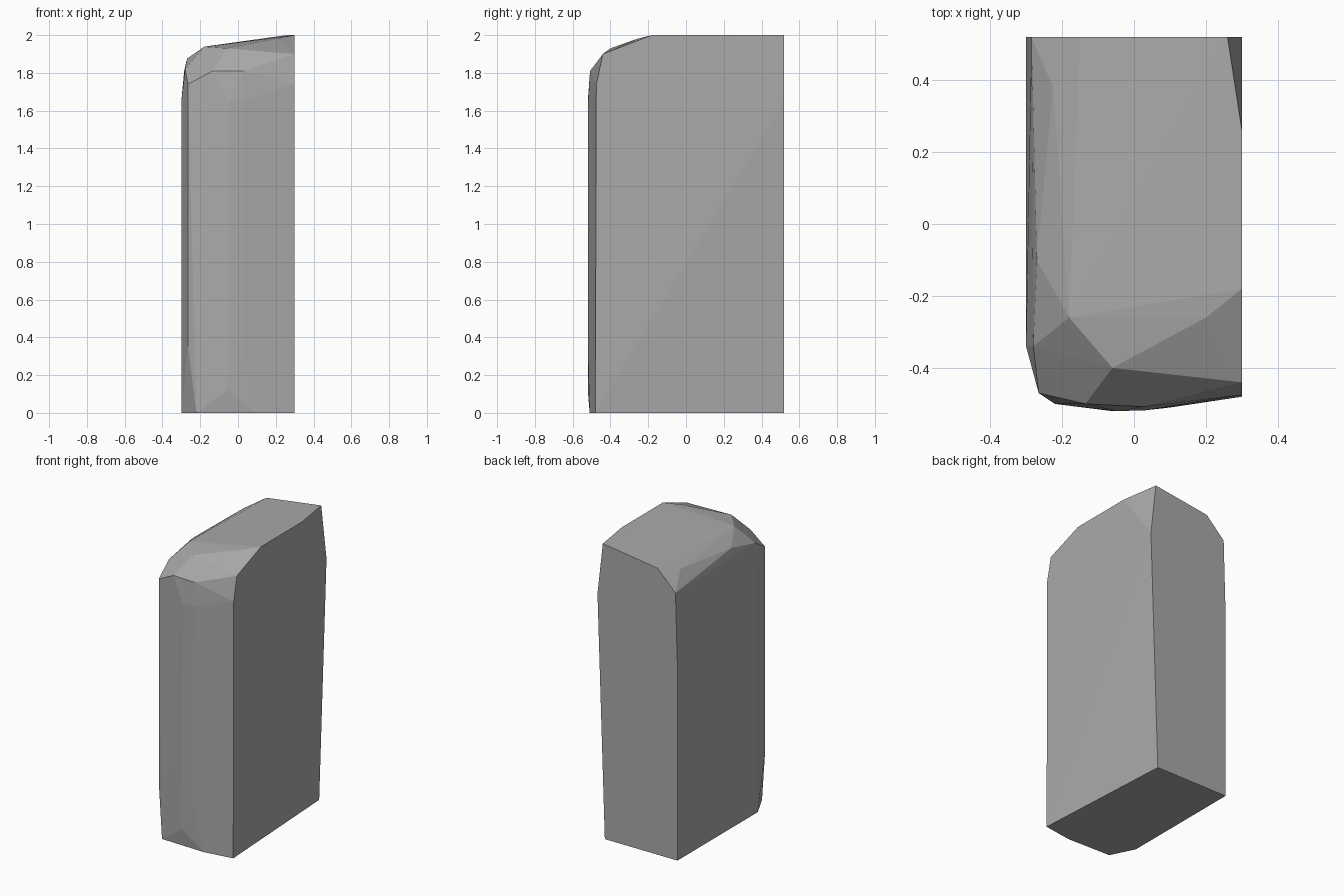
import bpy
import bmesh

# Remove the default cube
default_cube = bpy.data.objects.get("Cube")
if default_cube:
    bpy.data.objects.remove(default_cube, do_unlink=True)


def make_material(name, color):
    """Create one flat matte colour."""
    material = bpy.data.materials.new(name)
    material.use_nodes = True
    material.diffuse_color = color
    shader = material.node_tree.nodes["Principled BSDF"]
    shader.inputs["Base Color"].default_value = color
    return material


def convex_block(name, rings, material):
    """Wrap one faceted convex solid around groups of corner points."""
    mesh = bpy.data.meshes.new(name)
    bm = bmesh.new()
    for ring in rings:
        for corner in ring:
            bm.verts.new(corner)
    hull = bmesh.ops.convex_hull(bm, input=bm.verts[:])
    inside = [item for item in hull["geom_interior"]
              if isinstance(item, bmesh.types.BMVert)]
    bmesh.ops.delete(bm, geom=inside, context="VERTS")
    bmesh.ops.recalc_face_normals(bm, faces=bm.faces[:])
    bm.to_mesh(mesh)
    bm.free()
    mesh.materials.append(material)
    block = bpy.data.objects.new(name, mesh)
    bpy.context.collection.objects.link(block)
    return block


# Planes shared by many corners
left, right = 0.3, -0.3
back, front = 0.52, -0.52
top = 2

# Flat base outline
base = [
    (left, -.48, 0), (.245, back, 0), (right, back, 0),
    (right, -.34, 0), (-.22, -.5, 0), (.1, -.51, 0),
]

# Upright sides, worn along the front and right
sides = [
    (left, back, 1.65), (left, -.475, 1.74),
    (right, back, 1.3), (right, -.34, 1.65),
    (-.265, -.47, .36), (-.265, -.47, 1.74),
    (-.06, front, .12), (-.05, front, 1.65),
    (.03, -.518, .3), (.03, -.518, 1.65),
]

# Rounded shoulder below the crown
shoulder = [
    (-.285, back, 1.81), (-.28, -.34, 1.82),
    (-.135, -.5, 1.81), (.03, -.508, 1.81),
    (left, -.44, 1.9), (-.27, -.1, 1.875), (-.225, .38, 1.905),
]

# Gently sloping crown
crown = [
    (.26, back, top), (left, .26, top), (left, -.18, top),
    (.2, -.26, 1.98), (-.06, -.4, 1.93),
    (-.18, -.26, 1.938), (-.15, back, 1.943),
]

stone_grey = make_material("stone grey", (.4, .4, .4, 1))
convex_block("stone_block", [base, sides, shoulder, crown], stone_grey)
